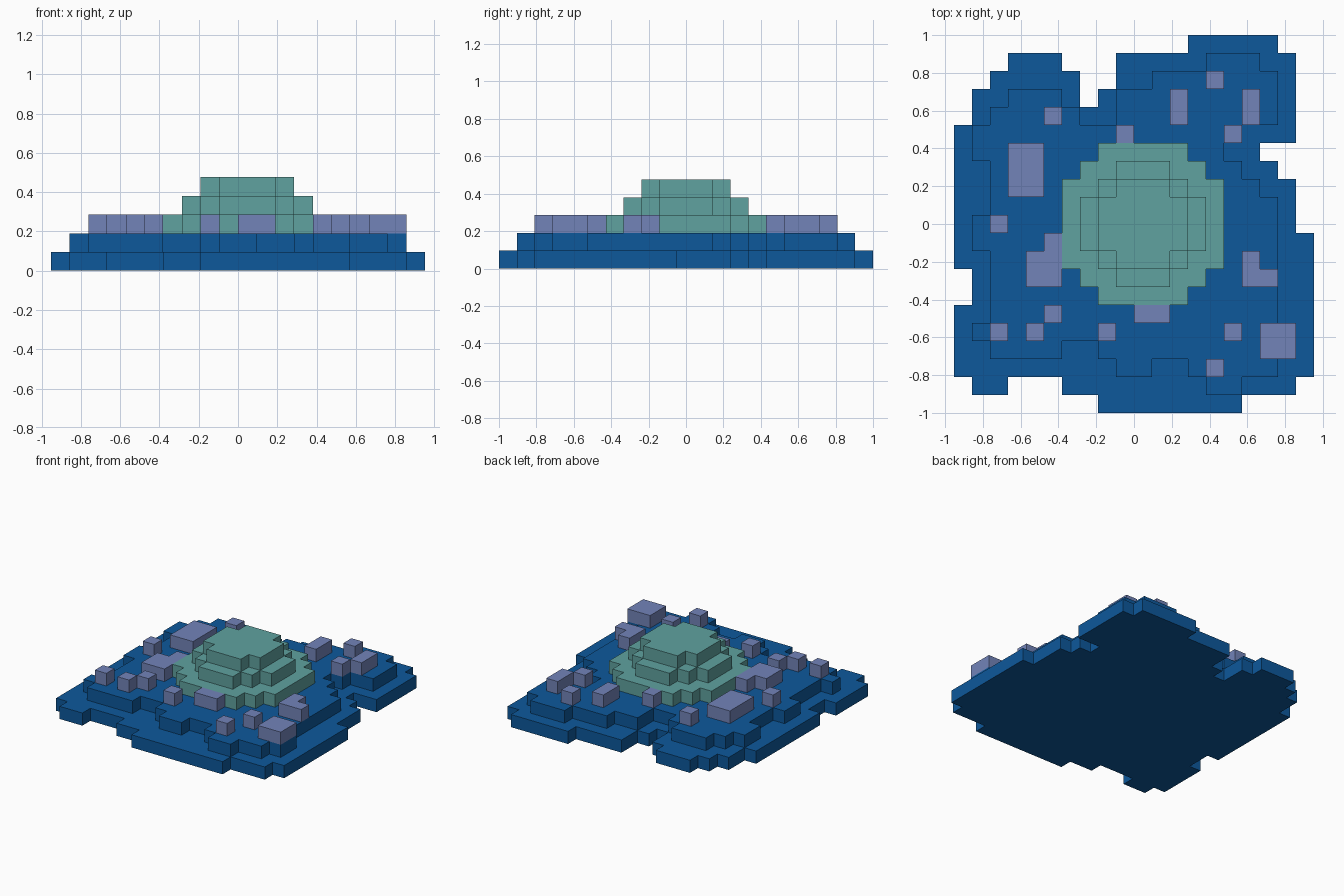
import bpy
import bmesh
from math import radians

cube = bpy.data.objects.get("Cube")
if cube:
    bpy.data.objects.remove(cube, do_unlink=True)

UNIT = 2 / 21          # edge of one grid cell
COLUMNS, ROWS = 20, 21  # size of the footprint in cells


def make_material(name, colour):
    mat = bpy.data.materials.new(name)
    mat.use_nodes = True
    mat.diffuse_color = (*colour, 1)
    mat.node_tree.nodes["Principled BSDF"].inputs["Base Color"].default_value = (*colour, 1)
    return mat


blue = make_material("deep blue", (0.004, 0.098, 0.33))
teal = make_material("soft teal", (0.115, 0.36, 0.35))
violet = make_material("dusty violet", (0.17, 0.23, 0.485))


def make_slab(name, level, rects, material):
    """One-cell-thick slab covering the union of grid rectangles (x0, y0, x1, y1)."""
    cells = {(x, y) for x0, y0, x1, y1 in rects
             for x in range(x0, x1) for y in range(y0, y1)}
    bm = bmesh.new()

    def quad(corners):
        bm.faces.new([bm.verts.new(((x - COLUMNS / 2) * UNIT,
                                    (y - ROWS / 2) * UNIT,
                                    z * UNIT)) for x, y, z in corners])

    low, high = level, level + 1
    for x, y in cells:
        ring = [(x, y), (x + 1, y), (x + 1, y + 1), (x, y + 1)]
        quad([(*p, high) for p in ring])
        quad([(*p, low) for p in reversed(ring)])
        # walls only where there is no neighbouring cell
        neighbours = [(x, y - 1), (x + 1, y), (x, y + 1), (x - 1, y)]
        for k, near in enumerate(neighbours):
            if near not in cells:
                a, b = ring[k], ring[(k + 1) % 4]
                quad([(*a, low), (*b, low), (*b, high), (*a, high)])

    # weld the cells and merge coplanar faces into clean panels
    bmesh.ops.remove_doubles(bm, verts=bm.verts, dist=UNIT / 100)
    bmesh.ops.dissolve_limit(bm, angle_limit=radians(1), verts=bm.verts, edges=bm.edges)
    mesh = bpy.data.meshes.new(name)
    bm.to_mesh(mesh)
    bm.free()
    mesh.materials.append(material)
    obj = bpy.data.objects.new(name, mesh)
    bpy.context.collection.objects.link(obj)
    return obj


def make_disc(name, level, reach, steps):
    """Stepped round tier: wide and tall rectangles crossing at the hill centre."""
    left, bottom = 10 - reach, 10 - reach
    size = 2 * reach + 1
    rects = []
    for inset_x, inset_y in steps:
        rects.append((left + inset_x, bottom + inset_y,
                      left + size - inset_x, bottom + size - inset_y))
    return make_slab(name, level, rects, teal)


# Ragged ground slab
make_slab("ground_base", 0, [
    (8, 0, 16, 1), (1, 1, 3, 2), (6, 1, 19, 2), (0, 2, 20, 6), (1, 6, 20, 8),
    (0, 8, 20, 10), (0, 10, 19, 13), (0, 13, 18, 14), (0, 14, 17, 15),
    (0, 15, 19, 16), (1, 16, 19, 17), (1, 17, 7, 18), (8, 17, 19, 18),
    (2, 18, 7, 19), (9, 18, 19, 20), (3, 19, 6, 20), (13, 20, 18, 21),
], blue)

# Smaller ragged terrace
make_slab("ground_terrace", 1, [
    (14, 1, 16, 2), (9, 2, 11, 3), (13, 2, 18, 3), (2, 3, 6, 4), (8, 3, 19, 4),
    (1, 4, 19, 5), (2, 5, 18, 12), (1, 9, 18, 11), (2, 12, 17, 13),
    (2, 13, 16, 14), (1, 14, 15, 15), (1, 15, 16, 16), (2, 16, 7, 17),
    (3, 17, 6, 18), (9, 16, 18, 18), (11, 18, 18, 19), (14, 19, 17, 20),
], blue)

# Three round tiers of the central hill
make_disc("hill_lower", 2, 4, [(0, 2), (1, 1), (2, 0)])
make_disc("hill_middle", 3, 3, [(0, 2), (1, 1), (2, 0)])
make_disc("hill_top", 4, 2, [(0, 1), (1, 0)])

# Single-cell stones
for column, row in [(5, 16), (9, 15), (14, 18), (15, 15), (2, 10), (5, 5),
                    (2, 4), (4, 4), (8, 4), (14, 2), (15, 4)]:
    make_slab("small_stone", 2, [(column, row, column + 1, row + 1)], violet)

# Larger stones
for rects in [
    [(12, 16, 13, 18)],
    [(16, 16, 17, 18)],
    [(3, 12, 5, 15)],
    [(4, 7, 6, 9), (5, 9, 6, 10)],
    [(10, 5, 12, 6)],
    [(17, 3, 19, 5)],
    [(16, 7, 18, 8), (16, 8, 17, 9)],
]:
    make_slab("large_stone", 2, rects, violet)
